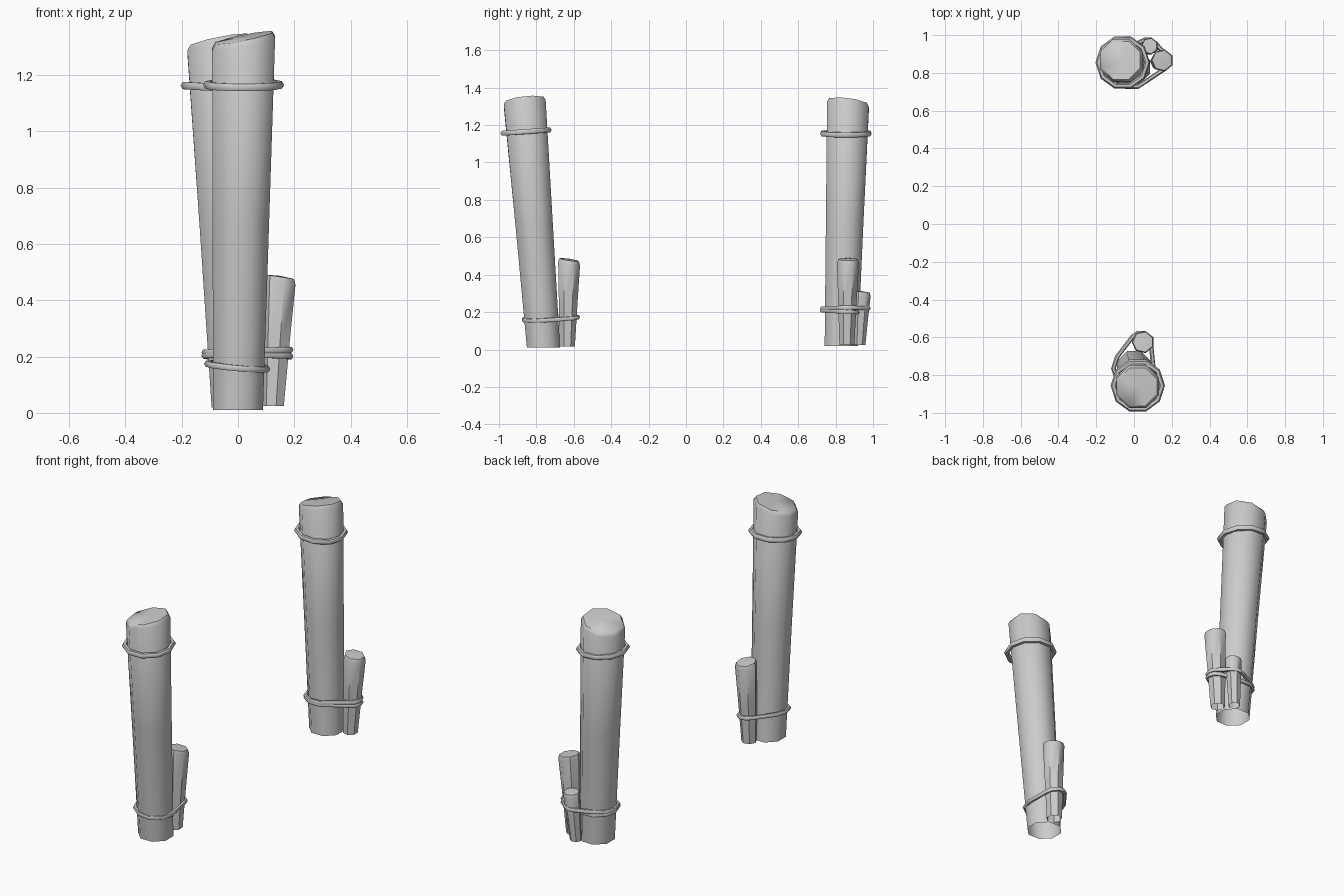
import bpy, bmesh, math
from mathutils import Vector
from mathutils.geometry import convex_hull_2d

cube = bpy.data.objects.get("Cube")
if cube:
    bpy.data.objects.remove(cube)

grey = bpy.data.materials.new("pale_grey")
grey.use_nodes = True
colour = (0.6, 0.6, 0.6, 1)
grey.diffuse_color = colour
grey.node_tree.nodes["Principled BSDF"].inputs["Base Color"].default_value = colour


def smooth(obj, degrees):
    bpy.ops.object.select_all(action="DESELECT")
    obj.select_set(True)
    bpy.context.view_layer.objects.active = obj
    bpy.ops.object.shade_smooth_by_angle(angle=math.radians(degrees))


def post(name, base, top, r_base, r_top, sides, slope):
    """Leaning tapered log, open below, with a slanted, softly domed cut on top."""
    base, top = Vector(base), Vector(top)
    bm = bmesh.new()
    # each level: position along the log, radius, lift of the cut
    levels = [(0, r_base, 0), (0.5, (r_base + r_top) / 2, 0),
              (1, r_top, -0.012), (1, r_top * 0.9, 0.008)]
    loops = []
    for t, radius, lift in levels:
        centre = base.lerp(top, t)
        loop = []
        for i in range(sides):
            a = math.tau * (i + 0.5) / sides
            x, y = radius * math.cos(a), radius * math.sin(a)
            tilt = (x * slope[0] + y * slope[1]) if t == 1 else 0
            loop.append(bm.verts.new(centre + Vector((x, y, tilt + lift))))
        loops.append(loop)
    for low, high in zip(loops, loops[1:]):
        for i in range(sides):
            j = (i + 1) % sides
            bm.faces.new((low[i], low[j], high[j], high[i]))
    tip = bm.verts.new(top + Vector((0, 0, 0.012)))
    for i in range(sides):
        bm.faces.new((loops[-1][i], loops[-1][(i + 1) % sides], tip))
    mesh = bpy.data.meshes.new(name)
    bm.to_mesh(mesh)
    bm.free()
    mesh.materials.append(grey)
    obj = bpy.data.objects.new(name, mesh)
    bpy.context.collection.objects.link(obj)
    smooth(obj, 50)


def rope(name, circles, z, slope, thickness, sides=10):
    """Rope loop pulled tight around the given circles (x, y, radius)."""
    points = []
    for x, y, radius in circles:
        for i in range(sides):
            a = math.tau * i / sides
            points.append(Vector((x + radius * math.cos(a), y + radius * math.sin(a))))
    path = [points[i] for i in convex_hull_2d(points)]
    cx, cy, _ = circles[0]
    curve = bpy.data.curves.new(name, "CURVE")
    curve.dimensions = "3D"
    curve.bevel_depth = thickness
    curve.bevel_resolution = 1
    spline = curve.splines.new("POLY")
    spline.points.add(len(path) - 1)
    spline.use_cyclic_u = True
    for p, co in zip(spline.points, path):
        p.co = (co.x, co.y, z + (co.x - cx) * slope[0] + (co.y - cy) * slope[1], 1)
    curve.materials.append(grey)
    obj = bpy.data.objects.new(name, curve)
    bpy.context.collection.objects.link(obj)
    bpy.ops.object.select_all(action="DESELECT")
    obj.select_set(True)
    bpy.context.view_layer.objects.active = obj
    bpy.ops.object.convert(target="MESH")
    smooth(bpy.context.object, 60)


# Front pillar with one stake
post("front_post", (0, -0.762, 0.01), (0.02, -0.862, 1.325), 0.096, 0.121, 8, (0.2, 0.1))
post("front_stake", (0.035, -0.635, 0.015), (0.048, -0.625, 0.472), 0.042, 0.06, 7, (-0.1, -0.15))
rope("front_upper_rope", [(0.02, -0.855, 0.129)], 1.165, (0, 0.07), 0.015)
rope("front_lower_rope", [(-0.003, -0.765, 0.106), (0.035, -0.63, 0.054)], 0.165, (-0.09, 0.06), 0.012)

# Rear pillar with two stakes
post("rear_post", (-0.005, 0.83, 0.02), (-0.068, 0.866, 1.315), 0.096, 0.121, 8, (0.2, -0.12))
post("rear_tall_stake", (0.126, 0.86, 0.025), (0.15, 0.866, 0.475), 0.041, 0.06, 7, (-0.15, 0))
post("rear_short_stake", (0.065, 0.928, 0.025), (0.083, 0.942, 0.3), 0.032, 0.046, 7, (0, -0.1))
rope("rear_upper_rope", [(-0.06, 0.855, 0.129)], 1.155, (-0.06, 0), 0.015)
main = (-0.012, 0.828, 0.106)
tall = (0.133, 0.862, 0.052)
rope("rear_lower_rope", [main, tall], 0.203, (0, -0.05), 0.012)
rope("rear_lower_rope_second", [main, tall, (0.073, 0.933, 0.045)], 0.218, (0.03, 0), 0.012)
